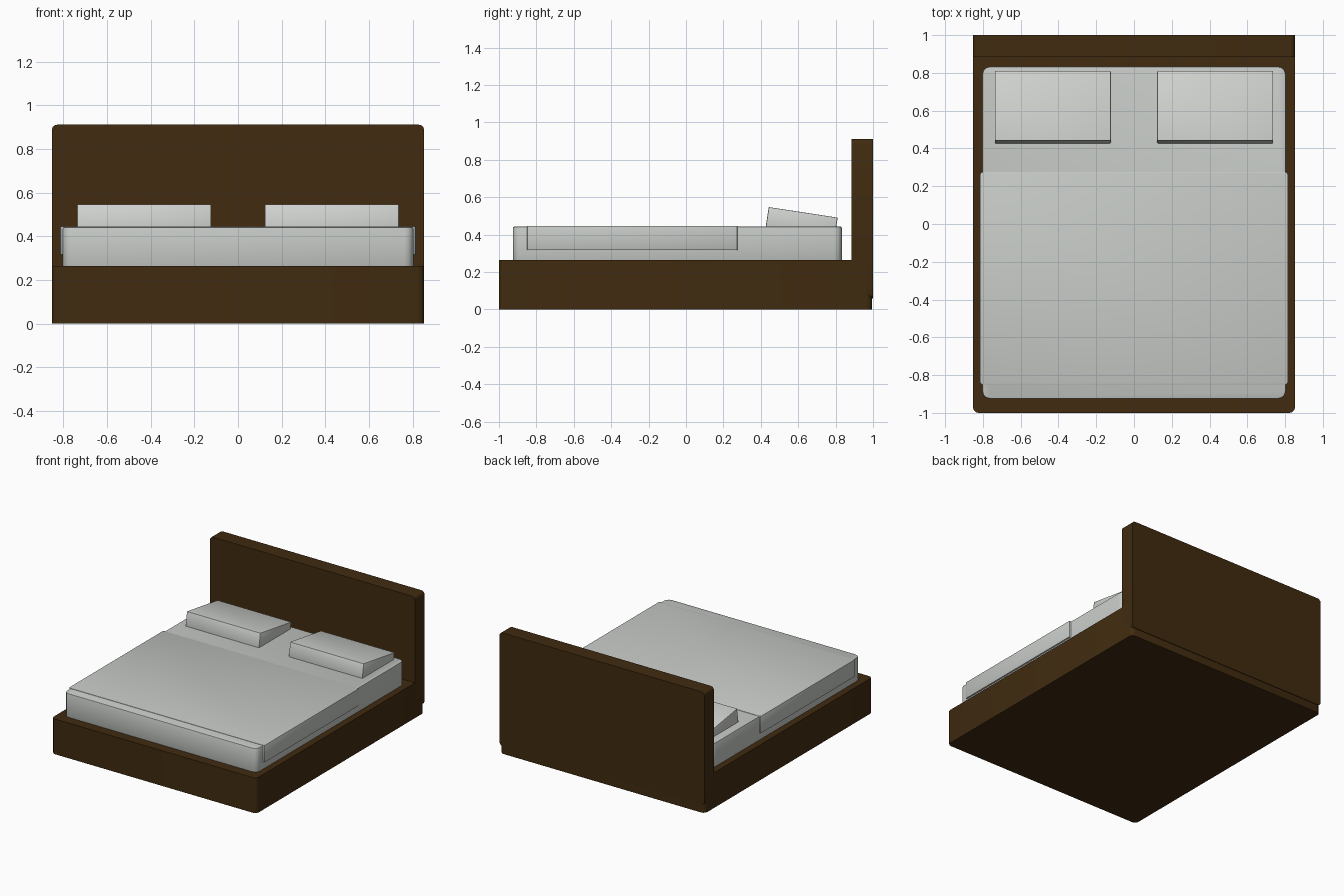
import bpy, bmesh
from math import radians
from mathutils import Matrix

if "Cube" in bpy.data.objects:
    bpy.data.objects.remove(bpy.data.objects["Cube"])


def material(name, rgb):
    m = bpy.data.materials.new(name)
    m.use_nodes = True
    m.diffuse_color = (*rgb, 1)
    m.node_tree.nodes["Principled BSDF"].inputs["Base Color"].default_value = (*rgb, 1)
    return m


wood = material("dark wood", (0.052, 0.024, 0.005))
linen = material("mattress linen", (0.565, 0.59, 0.56))
cotton = material("pillow cotton", (0.63, 0.65, 0.62))


def box(name, low, high, mat, axis=2, radius=0.0, segments=3, soft=0.0, tilt=0.0):
    """Box whose edges along one axis are rounded, with optional softening of the rest."""
    size = [h - l for l, h in zip(low, high)]
    bm = bmesh.new()
    bmesh.ops.create_cube(bm, size=1, matrix=Matrix.Diagonal((*size, 1)))
    if radius:
        edges = [e for e in bm.edges
                 if abs((e.verts[0].co - e.verts[1].co).normalized()[axis]) > 0.9]
        bmesh.ops.bevel(bm, geom=edges, offset=radius, segments=segments,
                        profile=0.5, affect='EDGES')
    if soft:
        rims = [e for e in bm.edges if e.calc_face_angle(0) > radians(60)]
        bmesh.ops.bevel(bm, geom=rims, offset=soft, segments=2,
                        profile=0.5, affect='EDGES')
    mesh = bpy.data.meshes.new(name)
    bm.to_mesh(mesh)
    bm.free()
    mesh.materials.append(mat)
    obj = bpy.data.objects.new(name, mesh)
    obj.location = [(l + h) / 2 for l, h in zip(low, high)]
    obj.rotation_euler.x = tilt
    bpy.context.collection.objects.link(obj)
    bpy.ops.object.select_all(action='DESELECT')
    obj.select_set(True)
    bpy.context.view_layer.objects.active = obj
    bpy.ops.object.shade_smooth_by_angle(angle=radians(35))
    return obj


# Frame: solid base and a headboard rounded at its outer corners
box("bed_base", (-0.853, -1, 0), (0.853, 0.995, 0.265), wood, radius=0.03)
box("headboard", (-0.853, 0.885, 0.06), (0.853, 1, 0.912), wood, axis=1, radius=0.025)

# Bedding: mattress and a thin cover that hangs over its sides
box("mattress", (-0.803, -0.925, 0.25), (0.803, 0.833, 0.443), linen,
    radius=0.04, soft=0.006)
box("blanket", (-0.815, -0.85, 0.317), (0.815, 0.275, 0.446), linen,
    radius=0.012, segments=2, soft=0.003)

# Pillows sloping down toward the headboard
for side, x in (("right", -0.43), ("left", 0.43)):
    box(side + "_pillow", (x - 0.307, 0.431, 0.40), (x + 0.307, 0.804, 0.52), cotton,
        radius=0.006, segments=2, soft=0.003, tilt=radians(-8.7))
